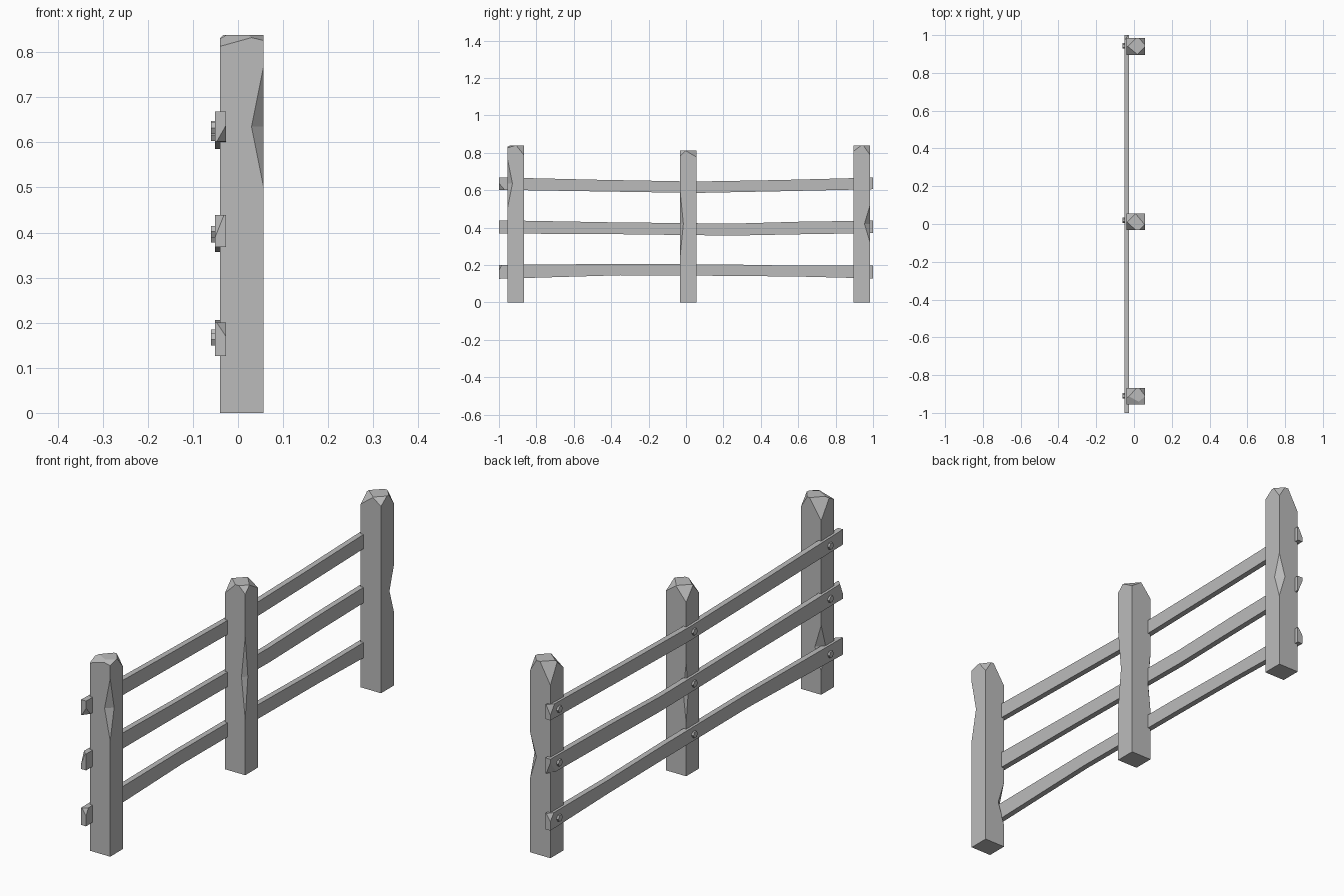
import bpy
import bmesh
from math import pi
from mathutils import Vector, Matrix

if "Cube" in bpy.data.objects:
    bpy.data.objects.remove(bpy.data.objects["Cube"], do_unlink=True)

grey = bpy.data.materials.new("weathered grey")
grey.use_nodes = True
colour = (0.5, 0.5, 0.5, 1)
grey.diffuse_color = colour
grey.node_tree.nodes["Principled BSDF"].inputs["Base Color"].default_value = colour


def finish(bm, name):
    bmesh.ops.recalc_face_normals(bm, faces=bm.faces[:])
    mesh = bpy.data.meshes.new(name)
    bm.to_mesh(mesh)
    bm.free()
    mesh.materials.append(grey)
    obj = bpy.data.objects.new(name, mesh)
    bpy.context.collection.objects.link(obj)
    return obj


def chip(bm, point, normal):
    """Slice off everything beyond a plane and cap the cut."""
    bmesh.ops.bisect_plane(bm, geom=bm.verts[:] + bm.edges[:] + bm.faces[:],
                           dist=1e-6, plane_co=point, plane_no=Vector(normal).normalized(),
                           clear_outer=True)
    bmesh.ops.holes_fill(bm, edges=[e for e in bm.edges if e.is_boundary], sides=0)


# Posts: square timbers with axe dents on the corners and hewn tops
X0, X1, HALF = -0.04, 0.057, 0.044
SIGNS = [(-1, -1), (1, -1), (1, 1), (-1, 1)]


def post(name, y, height, dents, chips):
    bm = bmesh.new()
    corners = [Vector((X1 if sx > 0 else X0, y + sy * HALF, 0)) for sx, sy in SIGNS]
    up = Vector((0, 0, 1))
    low = [bm.verts.new(c) for c in corners]
    top = [bm.verts.new(c + up * height) for c in corners]
    notch = {}
    for i, (z, reach, depth) in dents.items():
        c = corners[i] + up * z
        prev = (corners[i - 1] - corners[i]).normalized() * depth
        after = (corners[(i + 1) % 4] - corners[i]).normalized() * depth
        notch[i] = [bm.verts.new(p) for p in
                    (c - up * reach, c + prev, c + after, c + up * reach)]
        b, p, n, t = notch[i]
        bm.faces.new((t, p, n))
        bm.faces.new((b, n, p))
    for i in range(4):
        j = (i + 1) % 4
        loop = [low[i], low[j]]
        if j in notch:
            b, p, n, t = notch[j]
            loop += [b, p, t]
        loop += [top[j], top[i]]
        if i in notch:
            b, p, n, t = notch[i]
            loop += [t, n, b]
        bm.faces.new(loop)
    bm.faces.new(low[::-1])
    bm.faces.new(top)
    # (corner, run along x, run along y, drop)
    for i, run_x, run_y, drop in chips:
        sx, sy = SIGNS[i]
        chip(bm, corners[i] + up * (height - drop),
             (sx / run_x, sy / run_y, 1 / drop))
    finish(bm, name)


post("front_post", -0.911, 0.838,
     {1: (0.635, 0.135, 0.027), 3: (0.2, 0.1, 0.03)},
     [(3, 0.055, 0.06, 0.085), (0, 0.09, 0.05, 0.025),
      (2, 0.03, 0.04, 0.05), (1, 0.05, 0.04, 0.012)])
post("middle_post", 0.012, 0.812,
     {1: (0.42, 0.18, 0.018), 3: (0.36, 0.13, 0.014)},
     [(3, 0.05, 0.05, 0.06), (0, 0.05, 0.045, 0.05),
      (2, 0.05, 0.06, 0.035), (1, 0.03, 0.03, 0.03)])
post("back_post", 0.94, 0.838,
     {2: (0.42, 0.1, 0.03)},
     [(3, 0.05, 0.05, 0.09), (0, 0.06, 0.05, 0.045),
      (2, 0.03, 0.035, 0.05), (1, 0.04, 0.04, 0.03)])


# Rails: warped planks lofted through a few stations of (y, bottom, top)
def rail(name, stations, chips):
    bm = bmesh.new()
    rings = []
    for y, z0, z1 in stations:
        rings.append([bm.verts.new((x, y, z)) for x, z in
                      ((-0.051, z0), (-0.027, z0), (-0.027, z1), (-0.051, z1))])
    for a, b in zip(rings, rings[1:]):
        for i in range(4):
            j = (i + 1) % 4
            bm.faces.new((a[i], a[j], b[j], b[i]))
    bm.faces.new(rings[0][::-1])
    bm.faces.new(rings[-1])
    for end, sx, sz, run, tall in chips:
        y, z0, z1 = stations[0 if end < 0 else -1]
        x = -0.027 if sx > 0 else -0.051
        z = (z1 if sz > 0 else z0) - sz * tall
        chip(bm, Vector((x, y, z)), (sx / 0.02, end / run, sz / tall))
    finish(bm, name)


rail("top_rail", [(-1, 0.602, 0.668), (-0.45, 0.593, 0.655), (0.05, 0.585, 0.646),
                  (0.5, 0.594, 0.654), (1, 0.605, 0.667)],
     [(-1, 1, -1, 0.03, 0.035), (1, -1, 1, 0.03, 0.04)])
rail("middle_rail", [(-1, 0.368, 0.439), (-0.4, 0.365, 0.428), (0.25, 0.357, 0.421),
                     (0.6, 0.364, 0.431), (1, 0.37, 0.437)],
     [(-1, -1, 1, 0.02, 0.05), (1, -1, -1, 0.04, 0.05)])
rail("bottom_rail", [(-1, 0.126, 0.2), (-0.35, 0.145, 0.206), (0.2, 0.142, 0.203),
                     (0.6, 0.138, 0.196), (1, 0.128, 0.197)],
     [(-1, 1, 1, 0.015, 0.03), (1, -1, 1, 0.025, 0.03)])

# Bolts: one hexagonal head where each rail crosses a post
for post_name, y, heights in (("front", -0.91, (0.163, 0.402, 0.632)),
                              ("middle", 0.02, (0.172, 0.391, 0.616)),
                              ("back", 0.943, (0.163, 0.402, 0.634))):
    for rail_name, z in zip(("bottom", "middle", "top"), heights):
        bm = bmesh.new()
        bmesh.ops.create_cone(bm, cap_ends=True, segments=6,
                              radius1=0.015, radius2=0.015, depth=0.014,
                              matrix=Matrix.Translation((-0.053, y, z))
                              @ Matrix.Rotation(pi / 2, 4, 'Y'))
        finish(bm, f"{post_name}_{rail_name}_bolt")
